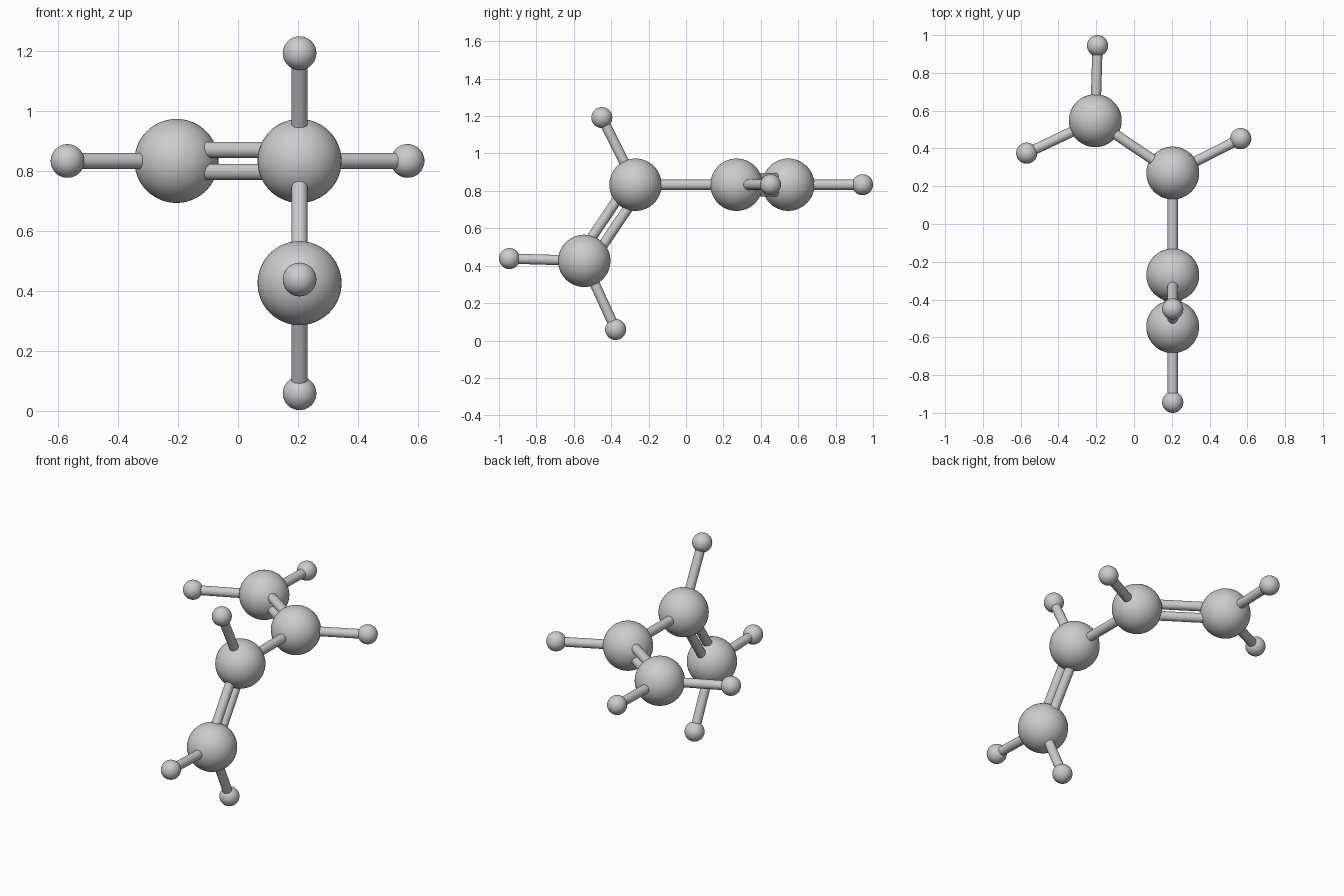
import bpy
from mathutils import Vector

if "Cube" in bpy.data.objects:
    bpy.data.objects.remove(bpy.data.objects["Cube"])

CARBON_R, HYDROGEN_R, BOND_R, PAIR_GAP = 0.14, 0.056, 0.027, 0.0365

carbons = {
    "a": Vector((0.205, -0.544, 0.426)),
    "b": Vector((0.205, -0.27, 0.833)),
    "c": Vector((0.205, 0.27, 0.833)),
    "d": Vector((-0.205, 0.547, 0.833)),
}
# hydrogens grouped by the carbon they hang on
hydrogens = {
    "a": [(0.205, -0.944, 0.438), (0.205, -0.376, 0.059)],
    "b": [(0.205, -0.45, 1.192)],
    "c": [(0.565, 0.452, 0.833)],
    "d": [(-0.193, 0.944, 0.833), (-0.568, 0.375, 0.833)],
}


def ball(name, centre, radius):
    bpy.ops.mesh.primitive_uv_sphere_add(segments=48, ring_count=24, radius=radius, location=centre)
    bpy.context.object.name = name
    bpy.ops.object.shade_smooth()


def rod(name, start, end, shift=Vector()):
    d = end - start
    bpy.ops.mesh.primitive_cylinder_add(vertices=32, radius=BOND_R, depth=d.length,
                                        location=(start + end) / 2 + shift)
    ob = bpy.context.object
    ob.name = name
    ob.rotation_euler = d.to_track_quat('Z', 'Y').to_euler()
    bpy.ops.object.shade_smooth_by_angle()


def double_rod(name, start, end, side):
    for i, s in enumerate((-1, 1)):
        rod(f"{name}_{i + 1}", start, end, side.normalized() * PAIR_GAP * s)


# carbon atoms
for key, p in carbons.items():
    ball(f"carbon_{key}", p, CARBON_R)

# hydrogen atoms and their single bonds
for key, points in hydrogens.items():
    for i, q in enumerate(points):
        ball(f"hydrogen_{key}{i + 1}", q, HYDROGEN_R)
        rod(f"hydrogen_bond_{key}{i + 1}", carbons[key], Vector(q))

# carbon chain: double, single, double
a, b, c, d = carbons.values()
double_rod("lower_double_bond", a, b, (b - a).cross(Vector((1, 0, 0))))
rod("middle_bond", b, c)
double_rod("upper_double_bond", c, d, Vector((0, 0, 1)))
